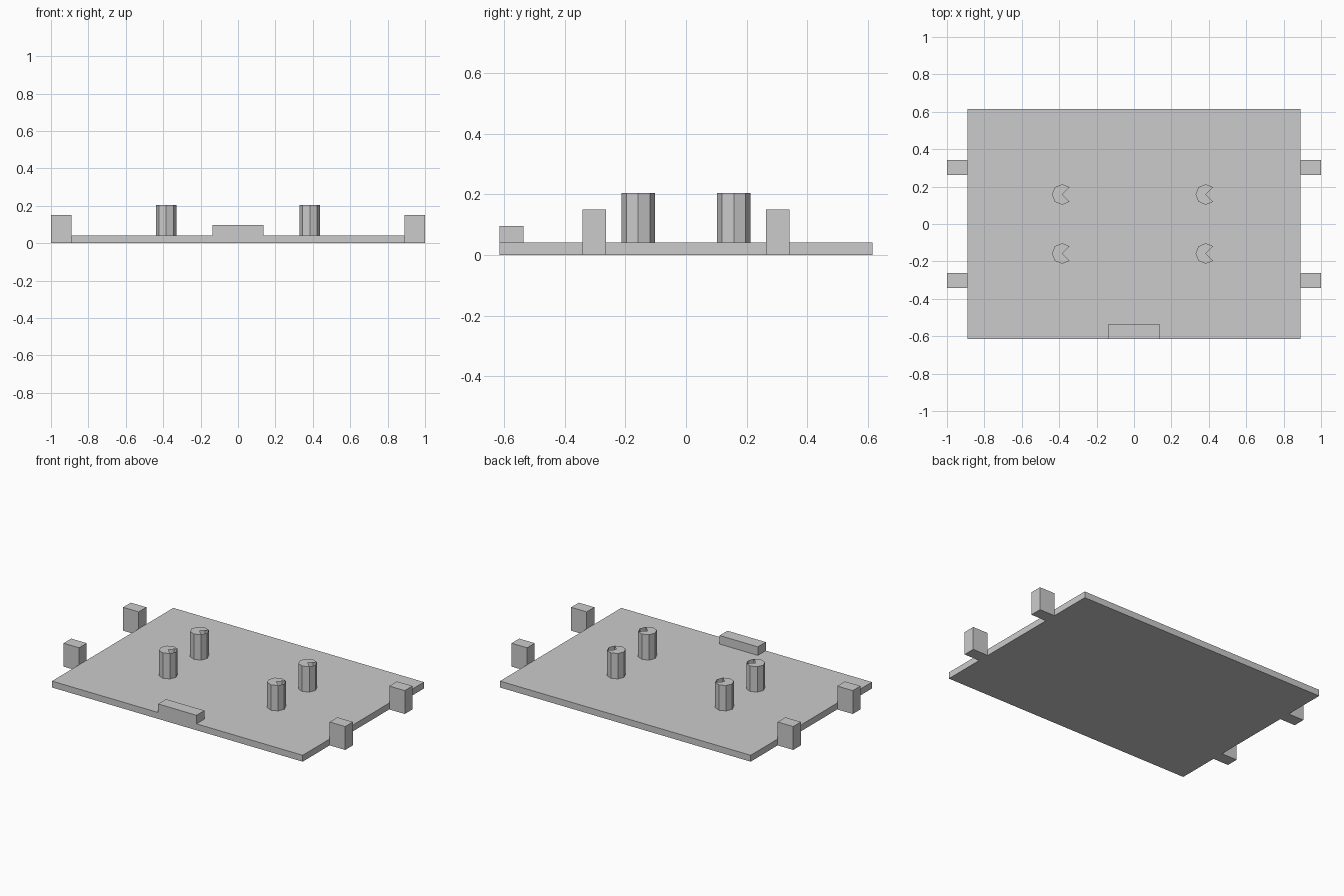
import bpy, bmesh, math
from mathutils import Vector

cube = bpy.data.objects.get("Cube")
if cube:
    bpy.data.objects.remove(cube, do_unlink=True)

grey = bpy.data.materials.new("plain grey")
grey.use_nodes = True
COLOUR = (0.6, 0.6, 0.6, 1)
grey.diffuse_color = COLOUR
grey.node_tree.nodes["Principled BSDF"].inputs["Base Color"].default_value = COLOUR

PLATE_X, PLATE_Y, PLATE_TOP = 0.89, 0.615, 0.041


def finish(name, bm):
    mesh = bpy.data.meshes.new(name)
    bm.to_mesh(mesh)
    bm.free()
    mesh.materials.append(grey)
    obj = bpy.data.objects.new(name, mesh)
    bpy.context.collection.objects.link(obj)
    return obj


def box(name, low, high):
    low, high = Vector(low), Vector(high)
    bm = bmesh.new()
    bmesh.ops.create_cube(bm, size=1)
    bmesh.ops.scale(bm, vec=high - low, verts=bm.verts)
    bmesh.ops.translate(bm, vec=(low + high) / 2, verts=bm.verts)
    return finish(name, bm)


def peg(name, x, y, radius=0.055, top=0.204, sides=8):
    # Eight-sided hollow post whose cap has a wedge left open towards +x
    bm = bmesh.new()
    ring = []
    for i in range(sides):
        a = math.tau * i / sides
        px, py = x + radius * math.cos(a), y + radius * math.sin(a)
        ring.append([bm.verts.new((px, py, z)) for z in (PLATE_TOP, top)])
    centre = bm.verts.new((x, y, top))
    for i in range(sides):
        a, b = ring[i], ring[(i + 1) % sides]
        bm.faces.new((a[0], b[0], b[1], a[1]))
        if i not in (0, sides - 1):
            bm.faces.new((a[1], b[1], centre))
    return finish(name, bm)


# Base plate and front ledge
box("base_plate", (-PLATE_X, -PLATE_Y, 0), (PLATE_X, PLATE_Y, PLATE_TOP))
box("front_ledge", (-0.136, -PLATE_Y, PLATE_TOP), (0.136, -0.535, 0.096))

# Side tabs and posts, one per corner
for side, sx in (("left", 1), ("right", -1)):
    for end, sy in (("front", -1), ("back", 1)):
        xs = sorted((sx * PLATE_X, sx * 1.0))
        ys = sorted((sy * 0.263, sy * 0.341))
        box(f"{end}_{side}_tab", (xs[0], ys[0], 0), (xs[1], ys[1], 0.15))
        peg(f"{end}_{side}_post", sx * 0.384, sy * 0.158)
